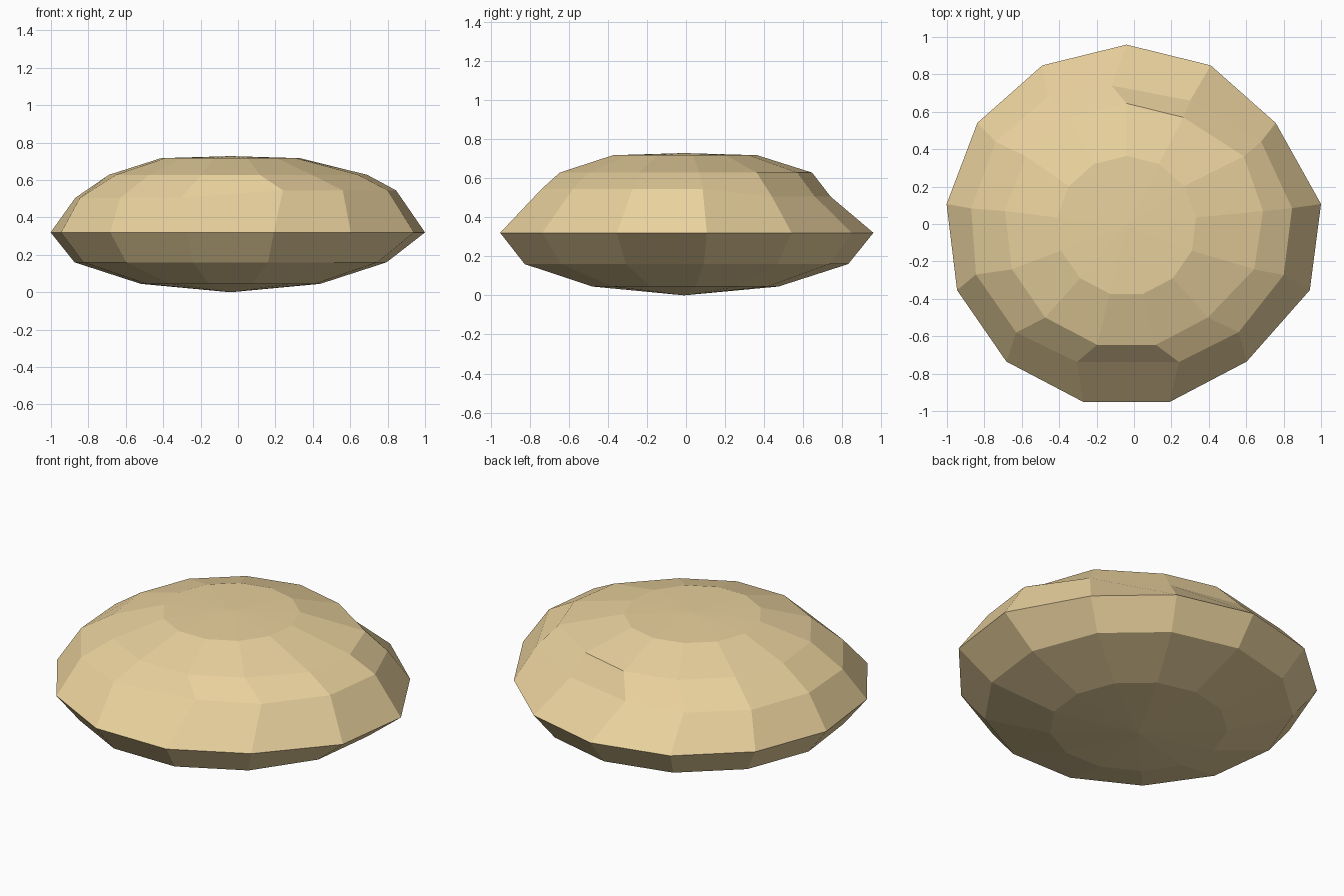
import bpy, bmesh, math
from mathutils import Vector

if "Cube" in bpy.data.objects:
    bpy.data.objects.remove(bpy.data.objects["Cube"])

SIDES = 13
CENTRE = Vector((-0.04, -0.01, 0))

def ring_points(radius, z):
    # vertex 0 points to +y, then clockwise seen from above
    pts = []
    for i in range(SIDES):
        a = math.pi / 2 - 2 * math.pi * i / SIDES
        pts.append(CENTRE + Vector((radius * math.cos(a), radius * math.sin(a), z)))
    return pts

# regular rings of the bun, from bottom to top
low = ring_points(0.483, 0.045)
belly = ring_points(0.84, 0.16)
rim = ring_points(0.969, 0.32)
crown = ring_points(0.655, 0.628)
cap = ring_points(0.374, 0.717)

# right side bulges out a little
for ring, bulge in ((rim, {3: 0.078, 4: 0.074}), (crown, {2: 0.088, 3: 0.08, 4: 0.07})):
    for i, dx in bulge.items():
        ring[i].x += dx

# uneven, hand-dented shoulder ring
shoulder = [Vector(p) for p in (
    (-0.12, 0.74, 0.505), (0.30, 0.66, 0.505), (0.68, 0.44, 0.505),
    (0.845, 0.085, 0.545), (0.80, -0.273, 0.545), (0.56, -0.578, 0.545),
    (0.24, -0.738, 0.545), (-0.305, -0.738, 0.505), (-0.63, -0.58, 0.505),
    (-0.845, -0.27, 0.505), (-0.87, 0.083, 0.505), (-0.74, 0.44, 0.505),
    (-0.46, 0.68, 0.505))]

# skin the rings and close both ends with fans
bm = bmesh.new()
rings = [[bm.verts.new(p) for p in r] for r in (low, belly, rim, shoulder, crown, cap)]
bottom = bm.verts.new(CENTRE)
top = bm.verts.new(CENTRE + Vector((0, 0, 0.728)))
for i in range(SIDES):
    j = (i + 1) % SIDES
    for a, b in zip(rings, rings[1:]):
        bm.faces.new((a[i], b[i], b[j], a[j]))
    bm.faces.new((bottom, rings[0][i], rings[0][j]))
    bm.faces.new((top, rings[-1][j], rings[-1][i]))
bmesh.ops.recalc_face_normals(bm, faces=bm.faces)

mesh = bpy.data.meshes.new("bread_bun")
bm.to_mesh(mesh)
bm.free()
bun = bpy.data.objects.new("bread_bun", mesh)
bpy.context.collection.objects.link(bun)

# crust colour
crust = bpy.data.materials.new("crust")
crust.diffuse_color = (0.82, 0.64, 0.34, 1)
crust.use_nodes = True
crust.node_tree.nodes["Principled BSDF"].inputs["Base Color"].default_value = crust.diffuse_color
mesh.materials.append(crust)
